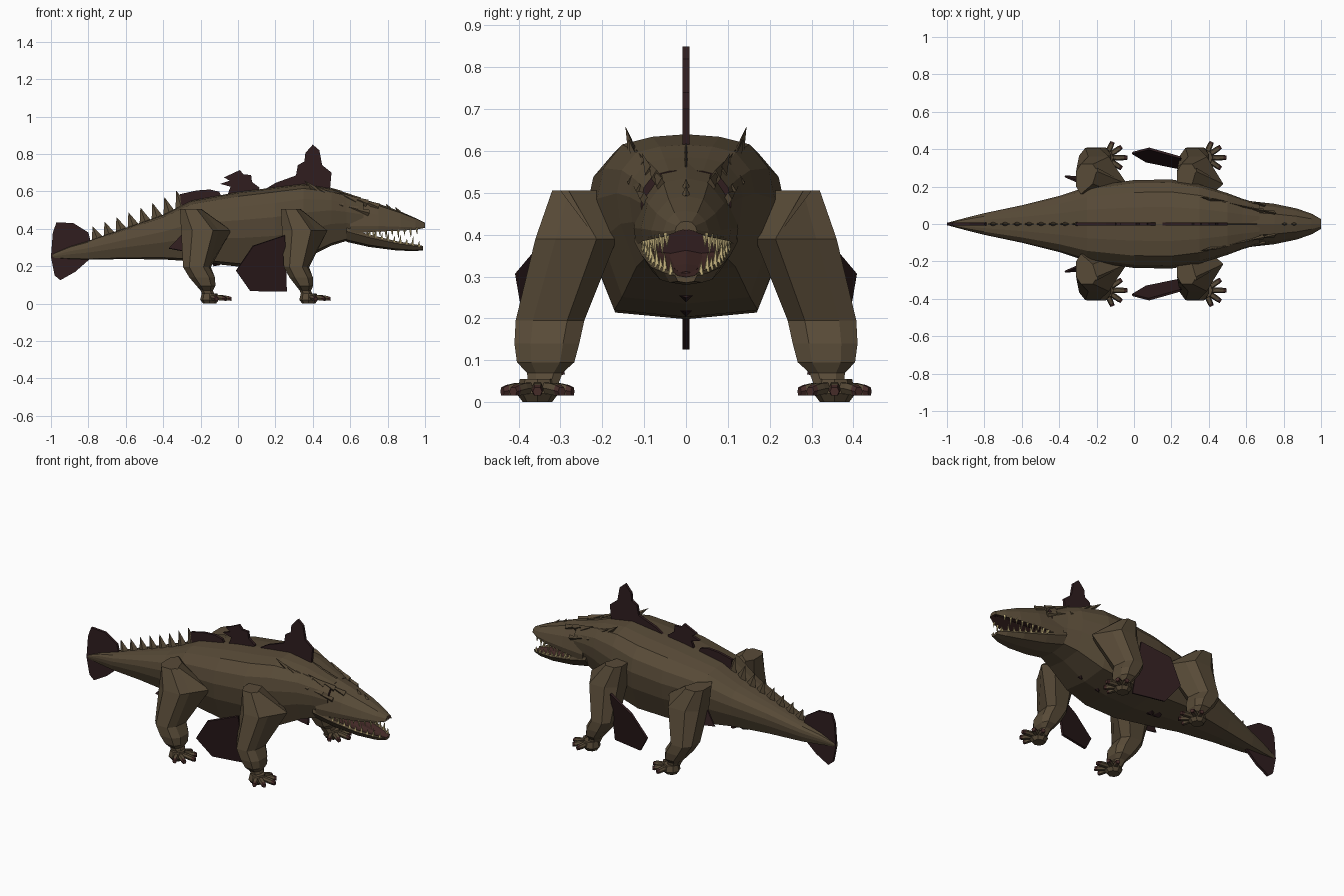
import bpy, bmesh, math
from mathutils import Vector

cube = bpy.data.objects.get("Cube")
if cube:
    bpy.data.objects.remove(cube, do_unlink=True)


def material(name, rgb):
    m = bpy.data.materials.new(name)
    m.use_nodes = True
    m.diffuse_color = (*rgb, 1)
    bsdf = m.node_tree.nodes["Principled BSDF"]
    bsdf.inputs["Base Color"].default_value = (*rgb, 1)
    bsdf.inputs["Roughness"].default_value = 0.9
    return m


HIDE = material("brown hide", (0.098, 0.07, 0.039))
FIN = material("dark maroon fin", (0.029, 0.0125, 0.0135))
CLAW = material("claw red", (0.062, 0.025, 0.022))
TOOTH = material("ivory tooth", (0.56, 0.45, 0.21))


def finish(name, bm, mats):
    bmesh.ops.recalc_face_normals(bm, faces=bm.faces)
    mesh = bpy.data.meshes.new(name)
    bm.to_mesh(mesh)
    bm.free()
    for m in mats:
        mesh.materials.append(m)
    ob = bpy.data.objects.new(name, mesh)
    bpy.context.collection.objects.link(ob)
    return ob


def loft(name, rings, mats, rule=None):
    """Skin a tube through rings of equal point count and cap both ends."""
    bm = bmesh.new()
    loops = [[bm.verts.new(p) for p in r] for r in rings]
    n = len(loops[0])
    for a, b in zip(loops, loops[1:]):
        for i in range(n):
            j = (i + 1) % n
            bm.faces.new((a[i], a[j], b[j], b[i]))
    bm.faces.new(loops[0])
    bm.faces.new(loops[-1])
    bmesh.ops.recalc_face_normals(bm, faces=bm.faces)
    if rule:
        for f in bm.faces:
            f.material_index = int(rule(f))
    return finish(name, bm, mats)


def mirrored(ob):
    m = ob.modifiers.new("mirror", 'MIRROR')
    m.use_axis = (False, True, False)
    return ob


def section(x, top, bottom, w, profile):
    half = [(x, u * w, bottom + v * (top - bottom)) for u, v in profile]
    return half + [(px, -py, pz) for px, py, pz in half[-2:0:-1]]


def plate(name, points, thickness, mat):
    bm = bmesh.new()
    bm.faces.new([bm.verts.new(p) for p in points])
    ob = finish(name, bm, [mat])
    s = ob.modifiers.new("thickness", 'SOLIDIFY')
    s.thickness, s.offset = thickness, 0
    return ob


def spikes(name, items, mat, sides=4, flat=1.0):
    """Cones from base to tip, optionally thinned across the body."""
    bm = bmesh.new()
    for base, tip, r in items:
        base, tip = Vector(base), Vector(tip)
        axis = (tip - base).normalized()
        u = axis.cross(Vector((0, 1, 0))).normalized()
        v = axis.cross(u)
        ring = []
        for k in range(sides):
            a = 2 * math.pi * k / sides
            ring.append(bm.verts.new(base + u * r * math.cos(a) + v * r * flat * math.sin(a)))
        top = bm.verts.new(tip)
        bm.faces.new(ring)
        for k in range(sides):
            bm.faces.new((ring[k], ring[(k + 1) % sides], top))
    return finish(name, bm, [mat])


# Body and tail
TORSO = [(0, 1), (.38, .985), (.72, .94), (.93, .8), (1, .62), (.95, .38), (.72, .04), (0, 0)]
BODY = [(-1, .262, .245, .006), (-.9, .305, .238, .033), (-.8, .335, .235, .058),
        (-.6, .405, .238, .1), (-.4, .475, .236, .15), (-.25, .55, .226, .2),
        (0, .597, .198, .235), (.2, .622, .203, .238), (.35, .64, .235, .212),
        (.5, .615, .31, .165), (.58, .585, .335, .135), (.67, .555, .345, .108)]
loft("body", [section(*s, TORSO) for s in BODY], [HIDE, FIN], lambda f: f.normal.x > .95)

# Jaws with red lining
UPPER = [(0, 1), (.5, .93), (.85, .6), (1, .2), (.95, 0), (.8, .1), (0, .3)]
HEAD = [(.6, .578, .375, .125), (.75, .535, .385, .108), (.87, .492, .39, .083),
        (.95, .457, .395, .055), (1, .432, .405, .026)]
loft("upper_jaw", [section(*s, UPPER) for s in HEAD], [HIDE, CLAW],
     lambda f: f.normal.z < -.7)
LOWER = [(0, .6), (.8, .75), (.95, 1), (1, .75), (.75, .15), (0, 0)]
JAW = [(.58, .405, .33, .125), (.7, .37, .303, .108), (.84, .335, .285, .083),
       (.94, .318, .28, .052), (.99, .308, .285, .026)]
loft("lower_jaw", [section(*s, LOWER) for s in JAW], [HIDE, CLAW],
     lambda f: f.normal.z > .7)
TONGUE = [(.66, .365, .335, .045), (.8, .33, .315, .035), (.9, .312, .302, .015)]
loft("tongue", [section(*s, [(0, 1), (1, .7), (.8, 0), (0, 0)]) for s in TONGUE], [CLAW])
NOSE = [(.97, .432, .41, .016), (1, .43, .408, .012)]
loft("nose", [section(*s, [(0, 1), (1, .7), (1, .3), (0, 0)]) for s in NOSE], [CLAW])


def along(rows, x):
    for a, b in zip(rows, rows[1:]):
        if a[0] <= x <= b[0]:
            t = (x - a[0]) / (b[0] - a[0])
            return [p + (q - p) * t for p, q in zip(a, b)]


# Teeth, every other one longer
upper, lower = [], []
for i in range(9):
    x = .69 + .033 * i
    h = .045 if i % 2 else .028
    _, top, bot, w = along(HEAD, x)
    upper.append(((x, w * .88, bot + .008), (x + .004, w * .86, bot - h), .0085))
    x += .012
    _, top, bot, w = along(JAW, x)
    lower.append(((x, w * .93, top - .008), (x + .004, w * .95, top + h * .9), .0085))
mirrored(spikes("upper_teeth", upper, TOOTH, 5))
mirrored(spikes("lower_teeth", lower, TOOTH, 5))

# Nose bumps
spikes("nose_spikes", [((x, 0, z), (x - .02, 0, z + .03), .012)
                       for x, z in ((.81, .505), (.86, .488))], HIDE)

# Legs: rows of height, x range, y range, inner front slant, outer front taper
LEG = [(.505, .23, .335, .16, .32, .1, 0), (.39, .235, .478, .165, .36, 0, .06),
       (.195, .245, .38, .243, .407, 0, .01), (.14, .275, .4, .255, .41, 0, 0),
       (.095, .31, .402, .267, .404, 0, 0), (.07, .33, .39, .295, .38, 0, 0),
       (.03, .345, .405, .31, .375, 0, 0)]
for name, shift, scale in (("front", .33, 1.0), ("rear", -.2, 1.1)):
    rings = []
    for z, x0, x1, y0, y1, slant, taper in LEG:
        cx, cy, rx, ry = (x0 + x1) / 2, (y0 + y1) / 2, (x1 - x0) / 2, (y1 - y0) / 2
        rings.append([((cx + rx * u - taper * max(u, 0) * (v > 0) - .33) * scale + shift,
                       cy + ry * v + slant * max(u, 0) * (v < 0), z)
                      for u, v in ((1, .5), (.55, 1), (-.55, 1), (-1, .5),
                                   (-1, -.5), (-.55, -1), (.55, -1), (1, -.5))])
    mirrored(loft(name + "_legs", rings, [HIDE]))

    # Foot with five blunt spread toes and dark claws
    ax, ay = shift + .048, .355
    palm = [[(ax + r * math.cos(k * math.pi / 4), ay + r * math.sin(k * math.pi / 4), z)
             for k in range(8)] for r, z in ((.035, 0), (.05, .02), (.042, .055))]
    mirrored(loft(name + "_feet", palm, [HIDE]))
    for t, deg in enumerate((-66, -34, 0, 34, 66)):
        d = Vector((math.cos(math.radians(deg)), math.sin(math.radians(deg)), 0))
        s = Vector((-d.y, d.x, 0))
        reach = .116 - .012 * abs(t - 2)
        rings = []
        for f, w, z in ((.25, .014, .034), (.6, .015, .032), (.86, .014, .028), (1, .011, .025)):
            c = Vector((ax, ay, z)) + d * reach * f
            up = Vector((0, 0, w * .9))
            rings.append([c + s * w, c + s * w * .6 + up, c - s * w * .6 + up,
                          c - s * w, c - s * w * .6 - up, c + s * w * .6 - up])
        mirrored(loft(f"{name}_toes_{t + 1}", rings, [HIDE, CLAW],
                      lambda f: (f.calc_center_median() - Vector((ax, ay, .02))).length > reach * .9))

# Fins on the centre line
FINS = {
    "tall_back_fin": [(.11, .59), (.2, .645), (.31, .685), (.32, .74), (.355, .76), (.36, .805),
                      (.4, .85), (.435, .82), (.45, .74), (.5, .7), (.49, .59)],
    "middle_back_fin": [(-.06, .57), (-.04, .625), (-.095, .64), (-.045, .657), (-.075, .675),
                        (-.02, .7), (.01, .714), (.03, .69), (.07, .688), (.075, .65),
                        (.115, .62), (.1, .58)],
    "low_back_fin": [(-.3, .5), (-.31, .585), (-.22, .605), (-.15, .61), (-.1, .598), (-.08, .55)],
    "tail_fin": [(-.78, .3), (-.8, .38), (-.88, .43), (-.97, .435), (-.99, .38), (-1, .25),
                 (-.98, .15), (-.95, .125), (-.87, .17), (-.79, .24)],
}
for name, outline in FINS.items():
    plate(name, [(x, 0, z) for x, z in outline], .016, FIN)

# Fins behind the legs
mirrored(plate("elbow_fins", [(.25, .355, .365), (.08, .403, .308), (-.01, .38, .175),
                              (.065, .335, .068), (.26, .295, .065)], .012, FIN))
mirrored(plate("hip_fins", [(-.29, .22, .38), (-.37, .255, .295), (-.29, .25, .28)], .01, FIN))

# Small dark scutes under chest and belly
scutes = []
for x, r in ((.38, .018), (.26, .018), (-.12, .03), (-.17, .035)):
    z = along(BODY, x)[2]
    scutes.append(((x, 0, z + .008), (x - .01, 0, z - .012), r))
spikes("belly_scutes", scutes, FIN, 6)

# Tail spikes
items = []
for i in range(8):
    x = -.75 + .064 * i
    z = along(BODY, x)[1]
    items.append(((x, 0, z - .012), (x - .028, 0, z + .06 + .003 * i), .034))
spikes("tail_spikes", items, HIDE, 4, .35)

# Spines along shoulders and head, swept backwards
items = [((x, y, z), (x - .09, y + .02, z + h), .022)
         for x, y, z, h in ((.44, .125, .59, .07), (.5, .118, .57, .06), (.56, .1, .56, .045),
                            (.63, .085, .545, .05), (.69, .07, .535, .04), (.75, .058, .515, .04))]
items += [((x, y, z), (x - .08, y + .02, z + .02), .017)
          for x, y, z in ((.48, .15, .545), (.56, .13, .525), (.64, .11, .505), (.7, .1, .485))]
mirrored(spikes("head_spines", items, HIDE, 4, .6))
spikes("neck_spines", [((x, 0, along(BODY, x)[1] - .01), (x - .06, 0, along(BODY, x)[1] + .025), .018)
                       for x in (.55, .6, .65)], HIDE, 4, .4)
